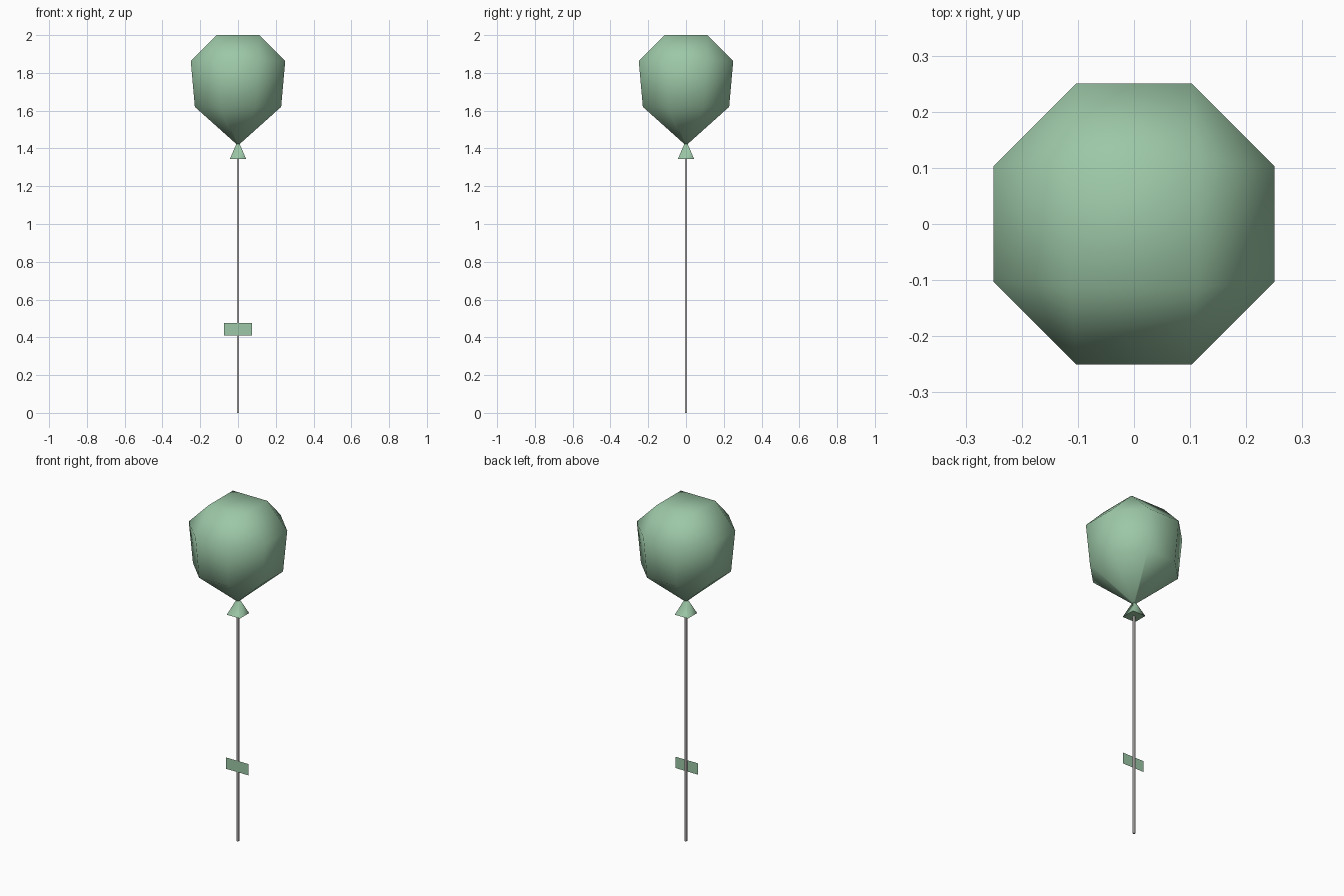
import bpy, bmesh, math

if "Cube" in bpy.data.objects:
    bpy.data.objects.remove(bpy.data.objects["Cube"])


def material(name, rgb):
    m = bpy.data.materials.new(name)
    m.diffuse_color = (*rgb, 1)
    m.use_nodes = True
    m.node_tree.nodes["Principled BSDF"].inputs["Base Color"].default_value = m.diffuse_color
    return m


green = material("soft green", (0.335, 0.575, 0.385))
grey = material("string grey", (0.62, 0.58, 0.58))


def finish(name, bm, mat, smooth=False):
    bmesh.ops.recalc_face_normals(bm, faces=bm.faces)
    mesh = bpy.data.meshes.new(name)
    bm.to_mesh(mesh)
    bm.free()
    mesh.materials.append(mat)
    for p in mesh.polygons:
        p.use_smooth = smooth
    ob = bpy.data.objects.new(name, mesh)
    bpy.context.collection.objects.link(ob)
    return ob


def ring(bm, sides, apothem, z):
    # regular ring with flat sides facing the axes
    r = apothem / math.cos(math.pi / sides)
    return [bm.verts.new((r * math.cos((i + 0.5) * math.tau / sides),
                          r * math.sin((i + 0.5) * math.tau / sides), z))
            for i in range(sides)]


def bridge(bm, a, b):
    n = len(a)
    for i in range(n):
        j = (i + 1) % n
        bm.faces.new((a[i], a[j], b[j], b[i]))


def square_cap(bm, octagon, square):
    # join an octagon to a square: triangles at the corners, quads on the sides
    for k in range(4):
        s = square[k]
        bm.faces.new((octagon[2 * k], octagon[2 * k + 1], s))
        bm.faces.new((octagon[2 * k + 1], octagon[(2 * k + 2) % 8],
                      square[(k + 1) % 4], s))
    bm.faces.new(square)


# balloon: square top, two octagons, pinched neck
bm = bmesh.new()
top = ring(bm, 4, 0.113, 2.0)
upper = ring(bm, 8, 0.25, 1.863)
lower = ring(bm, 8, 0.2285, 1.62)
neck = ring(bm, 4, 0.005, 1.42)
square_cap(bm, upper, top)
bridge(bm, upper, lower)
square_cap(bm, lower, neck)
finish("balloon", bm, green, True)


def prism(name, half_top, z_top, half_bottom, z_bottom, mat, smooth=False):
    bm = bmesh.new()
    a, b = ring(bm, 4, half_top, z_top), ring(bm, 4, half_bottom, z_bottom)
    bridge(bm, a, b)
    bm.faces.new(a)
    bm.faces.new(b)
    # keep the end rims crisp when the sides are smooth
    for e in bm.edges:
        e.smooth = abs(e.verts[0].co.z - e.verts[1].co.z) > 0.01
    finish(name, bm, mat, smooth)


# knot below the neck, and the string
prism("knot", 0.004, 1.435, 0.043, 1.344, green, True)
prism("string", 0.005, 1.36, 0.005, 0.0, grey)

# flat paper tag just in front of the string
bm = bmesh.new()
bm.faces.new([bm.verts.new((x, -0.006, z)) for x, z in
              ((-0.073, 0.41), (0.073, 0.41), (0.073, 0.477), (-0.073, 0.477))])
bm.normal_update()
finish("tag", bm, green)
